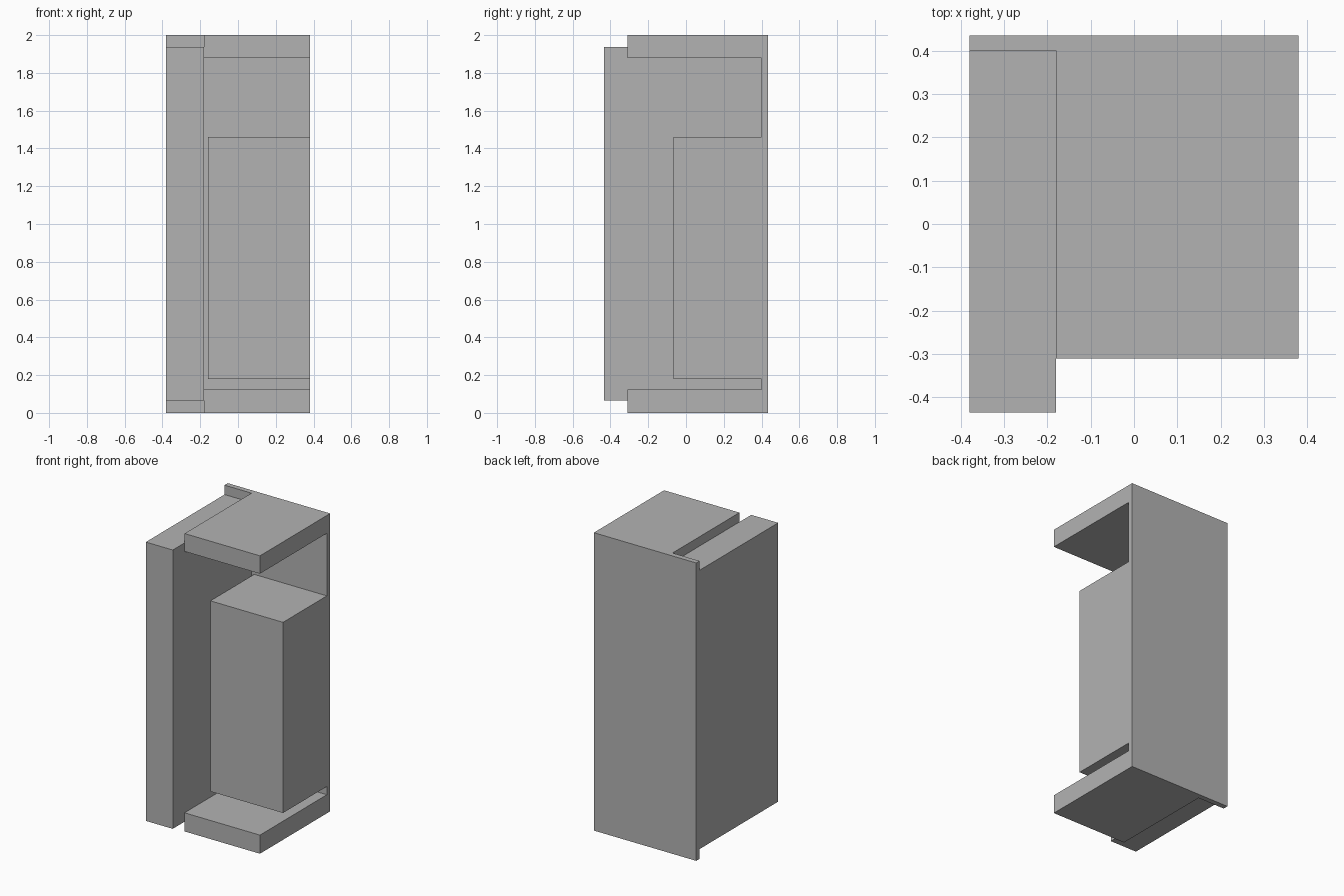
import bpy
from mathutils import Vector

cube = bpy.data.objects.get("Cube")
if cube:
    bpy.data.objects.remove(cube, do_unlink=True)

# One plain grey for the whole cabinet
GREY = (0.45, 0.45, 0.45, 1.0)
grey = bpy.data.materials.new("plain_grey")
grey.use_nodes = True
grey.diffuse_color = GREY
grey.node_tree.nodes["Principled BSDF"].inputs["Base Color"].default_value = GREY


def box(name, low, high):
    """Add a box spanning two opposite corners."""
    low, high = Vector(low), Vector(high)
    bpy.ops.mesh.primitive_cube_add(size=1, location=(low + high) / 2)
    obj = bpy.context.object
    obj.name = name
    obj.scale = high - low
    bpy.ops.object.transform_apply(location=False, rotation=False, scale=True)
    obj.data.materials.append(grey)
    return obj


# Shared planes
LEFT, RIGHT = 0.38, -0.38
BACK, PANEL_FRONT = 0.435, 0.4
SHELF_FRONT, SHELF_RIGHT = -0.31, -0.18
HEIGHT = 2.0

# Thin full-height back panel
box("back_panel", (RIGHT, PANEL_FRONT, 0), (LEFT, BACK, HEIGHT))

# Thick side wall, a little shorter than the back
box("side_wall", (RIGHT, -BACK, 0.065), (SHELF_RIGHT, PANEL_FRONT, 1.937))

# Top and bottom slabs
for name, bottom, top in (("bottom_slab", 0, 0.125), ("top_slab", 1.88, HEIGHT)):
    box(name, (SHELF_RIGHT, SHELF_FRONT, bottom), (LEFT, PANEL_FRONT, top))

# Inner block fixed to the back panel, clear of the wall and slabs
box("inner_block", (-0.16, -0.065, 0.18), (LEFT, PANEL_FRONT, 1.46))
